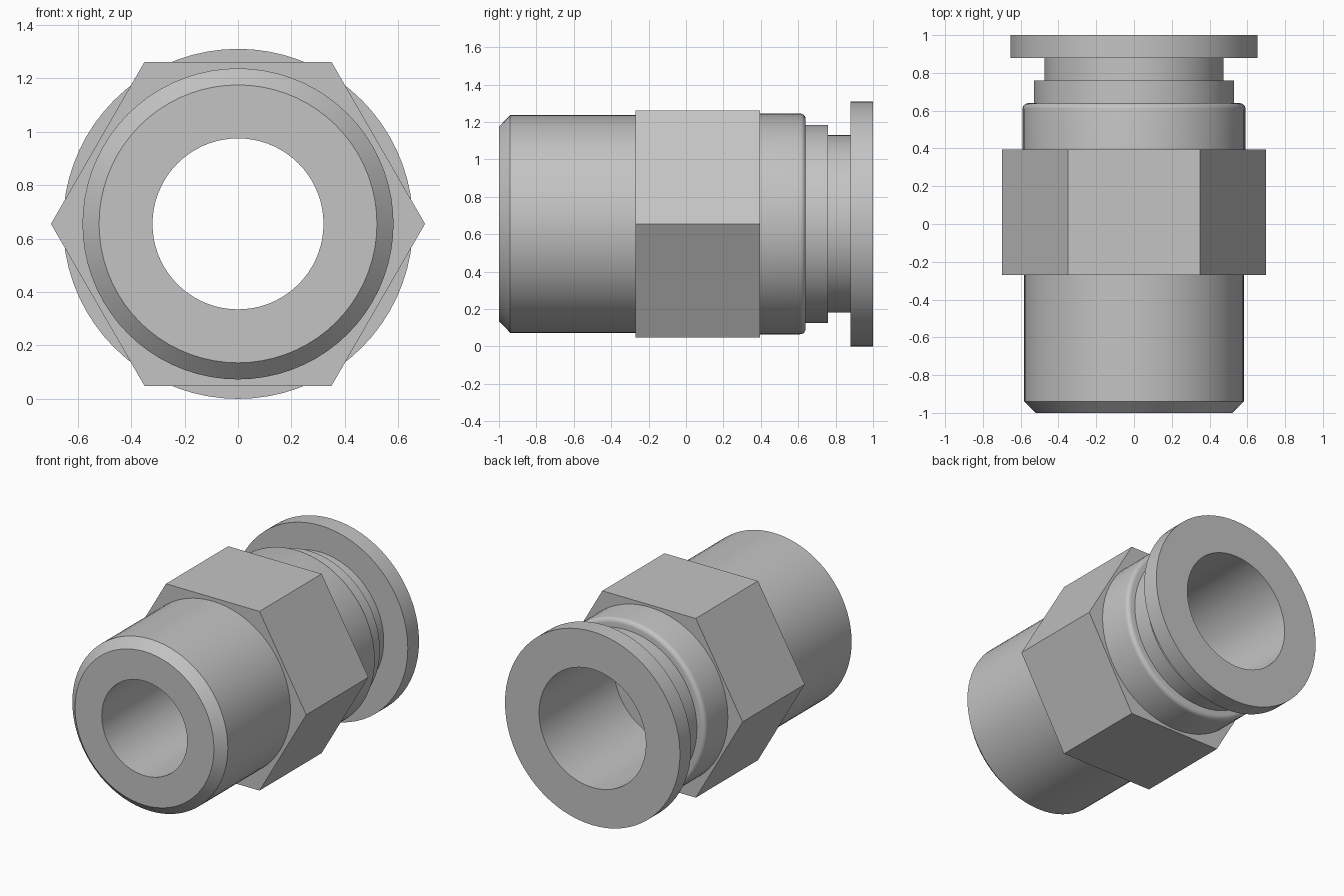
import bpy
import bmesh
from math import sin, cos, pi, radians

old = bpy.data.objects.get("Cube")
if old:
    bpy.data.objects.remove(old, do_unlink=True)

AXIS_Z = 0.655   # height of the fitting's axis
BORE_FRONT = 0.32
BORE_BACK = 0.40

# Single metal colour
metal = bpy.data.materials.new("grey_metal")
metal.use_nodes = True
grey = (0.55, 0.55, 0.55, 1)
metal.diffuse_color = grey
metal.node_tree.nodes["Principled BSDF"].inputs["Base Color"].default_value = grey


def lathe(name, profile, sides=72):
    """Turn a closed (radius, y) profile around the y axis."""
    bm = bmesh.new()
    rings = []
    for i in range(sides):
        a = 2 * pi * i / sides
        rings.append([bm.verts.new((r * cos(a), y, r * sin(a))) for r, y in profile])
    count = len(profile)
    for i in range(sides):
        here, there = rings[i], rings[(i + 1) % sides]
        for j in range(count):
            k = (j + 1) % count
            bm.faces.new((here[j], here[k], there[k], there[j]))
    bmesh.ops.recalc_face_normals(bm, faces=bm.faces)
    mesh = bpy.data.meshes.new(name)
    bm.to_mesh(mesh)
    bm.free()
    mesh.materials.append(metal)
    obj = bpy.data.objects.new(name, mesh)
    obj.location.z = AXIS_Z
    bpy.context.collection.objects.link(obj)
    return obj


# Rounded back shoulder of the body
fillet = 0.03
shoulder = [(0.56 + fillet * cos(t * pi / 10), 0.61 + fillet * sin(t * pi / 10))
            for t in range(6)]

# Body: chamfered front shank, back shoulder and stepped bore
body = lathe("body", [
    (BORE_FRONT, -1), (0.52, -1), (0.582, -0.94), (0.582, 0), (0.59, 0),
    *shoulder,
    (BORE_BACK, 0.64), (BORE_BACK, 0.2), (BORE_FRONT, 0.2)])

# Hexagonal wrench section
hexagon = lathe("hex_nut", [
    (0.5, -0.27), (0.7, -0.27), (0.7, 0.395), (0.5, 0.395)], sides=6)

# Collar behind the body
collar = lathe("collar", [
    (BORE_BACK, 0.64), (0.53, 0.64), (0.53, 0.76), (BORE_BACK, 0.76)])

# Release sleeve with its wide end flange
sleeve = lathe("release_sleeve", [
    (BORE_BACK, 0.76), (0.475, 0.76), (0.475, 0.88), (0.655, 0.88),
    (0.655, 1), (BORE_BACK, 1)])

# Smooth round surfaces, sharp edges kept
bpy.ops.object.select_all(action='DESELECT')
for part in (body, hexagon, collar, sleeve):
    part.select_set(True)
bpy.context.view_layer.objects.active = body
bpy.ops.object.shade_smooth_by_angle(angle=radians(30))
